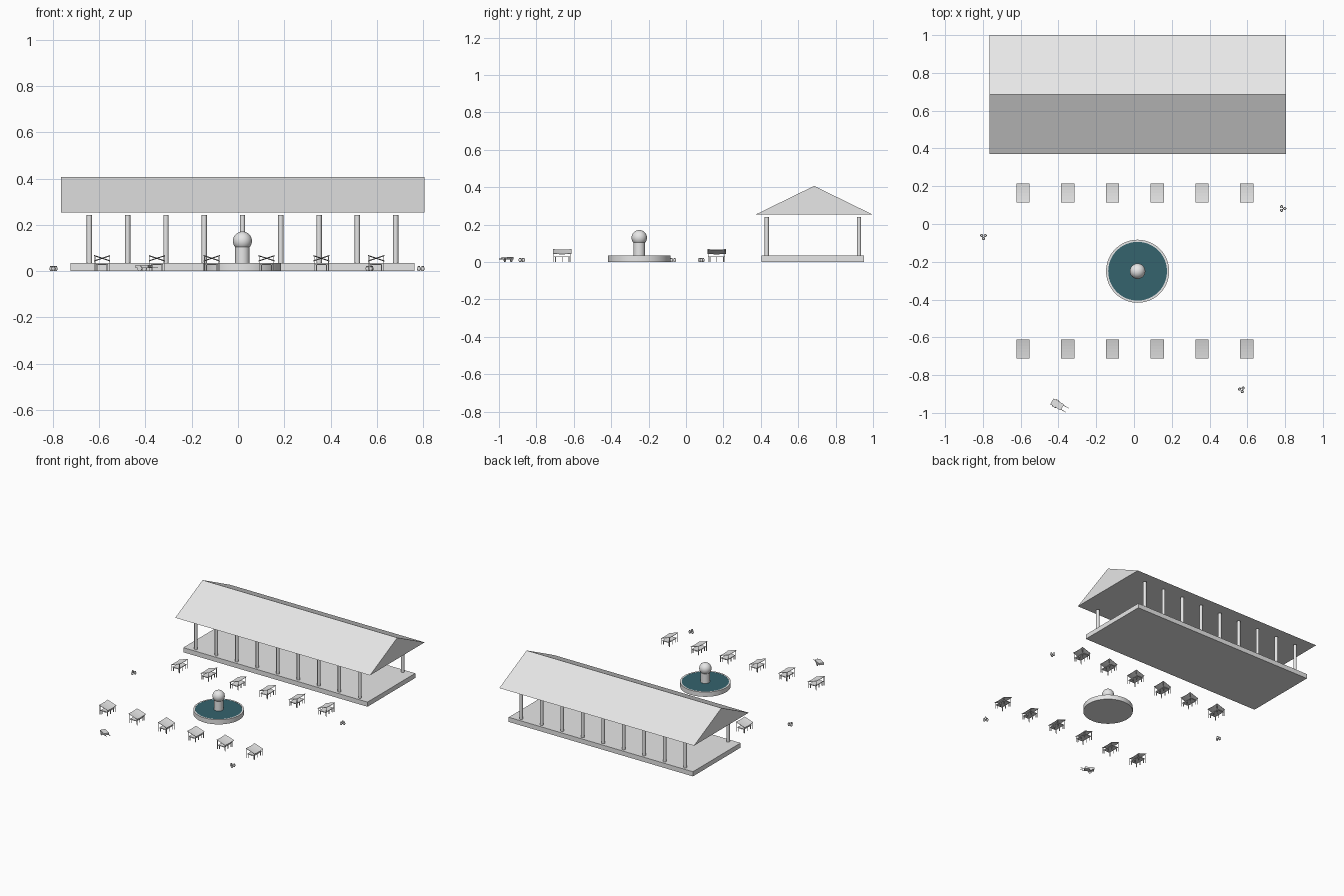
import bpy, bmesh, math
from mathutils import Matrix, Vector

if "Cube" in bpy.data.objects:
    bpy.data.objects.remove(bpy.data.objects["Cube"])


def material(name, rgb):
    m = bpy.data.materials.new(name)
    m.diffuse_color = (*rgb, 1)
    m.use_nodes = True
    m.node_tree.nodes["Principled BSDF"].inputs["Base Color"].default_value = m.diffuse_color
    return m


STONE = material("pale_grey", (0.8, 0.8, 0.8))
WATER = material("teal_water", (0.035, 0.125, 0.155))


def finish(name, bm, mat=STONE, smooth=False, matrix=None):
    if matrix is not None:
        bm.transform(matrix)
    bmesh.ops.recalc_face_normals(bm, faces=bm.faces)
    me = bpy.data.meshes.new(name)
    bm.to_mesh(me)
    bm.free()
    me.materials.append(mat)
    ob = bpy.data.objects.new(name, me)
    bpy.context.collection.objects.link(ob)
    if smooth:
        bpy.ops.object.select_all(action='DESELECT')
        ob.select_set(True)
        bpy.context.view_layer.objects.active = ob
        bpy.ops.object.shade_smooth_by_angle(angle=math.radians(35))
    return ob


def add_box(bm, lo, hi):
    lo, hi = Vector(lo), Vector(hi)
    m = Matrix.Translation((lo + hi) / 2) @ Matrix.Diagonal((*(hi - lo), 1))
    bmesh.ops.create_cube(bm, size=1, matrix=m)


def add_cyl(bm, x, y, z0, z1, r0, r1=None, n=16, rot=None):
    m = Matrix.Translation((x, y, (z0 + z1) / 2))
    if rot is not None:
        m = m @ rot
    bmesh.ops.create_cone(bm, cap_ends=True, segments=n, radius1=r0,
                          radius2=r0 if r1 is None else r1,
                          depth=z1 - z0, matrix=m)


def lathe(bm, profile, x, y, n):
    """Closed turned solid from (radius, height) pairs."""
    rings = [[bm.verts.new((x + r * math.cos(2 * math.pi * i / n),
                            y + r * math.sin(2 * math.pi * i / n), z))
              for i in range(n)] for r, z in profile]
    for a, b in zip(rings, rings[1:]):
        for i in range(n):
            j = (i + 1) % n
            bm.faces.new((a[i], a[j], b[j], b[i]))
    bm.faces.new(rings[0])
    bm.faces.new(rings[-1])


# Long hall: floor slab
bm = bmesh.new()
add_box(bm, (-0.723, 0.403, 0), (0.762, 0.953, 0.034))
finish("hall_floor", bm)

# Two rows of nine columns
bm = bmesh.new()
for y in (0.432, 0.925):
    for i in range(9):
        add_cyl(bm, -0.642 + i * 0.1654, y, 0.034, 0.242, 0.0115, n=12)
finish("hall_columns", bm, smooth=True)

# Gable roof, a solid triangular prism
bm = bmesh.new()
ends = [[bm.verts.new((x, y, z)) for y, z in
         ((0.37, 0.253), (1.0, 0.253), (0.685, 0.407))] for x in (-0.765, 0.805)]
for tri in ends:
    bm.faces.new(tri)
for i in range(3):
    j = (i + 1) % 3
    bm.faces.new((ends[0][i], ends[0][j], ends[1][j], ends[1][i]))
finish("hall_roof", bm)

# Fountain: basin, water, pedestal and ball
FX, FY = 0.019, -0.25
bm = bmesh.new()
lathe(bm, [(0.167, 0), (0.167, 0.034), (0.156, 0.034), (0.156, 0.031)], FX, FY, 48)
finish("fountain_basin", bm, smooth=True)
bm = bmesh.new()
add_cyl(bm, FX, FY, 0.031, 0.0335, 0.1555, n=48)
finish("fountain_water", bm, WATER, smooth=True)
bm = bmesh.new()
add_cyl(bm, FX, FY, 0.032, 0.108, 0.031, n=24)
finish("fountain_pedestal", bm, smooth=True)
bm = bmesh.new()
bmesh.ops.create_uvsphere(bm, u_segments=24, v_segments=16, radius=0.041,
                          matrix=Matrix.Translation((FX, FY, 0.13)))
finish("fountain_ball", bm, smooth=True)


def canopy_z(x, y):
    """Height of the tilted cloth, sagging a little between its ends."""
    return 0.057 - 0.33 * x - 0.003 * (1 - (y / 0.05) ** 2)


def stall(matrix):
    # Corner posts and top rails
    bm = bmesh.new()
    for sx in (-1, 1):
        x = sx * 0.031
        for sy in (-1, 1):
            y = sy * 0.044
            add_box(bm, (x - 0.0015, y - 0.0015, 0),
                    (x + 0.0015, y + 0.0015, canopy_z(x, y)))
    finish("stall_posts", bm, matrix=matrix)
    # Counter with its legs
    bm = bmesh.new()
    add_box(bm, (-0.026, -0.044, 0.026), (0.026, 0.044, 0.031))
    for x in (-0.022, 0.022):
        for y in (-0.036, 0, 0.036):
            add_box(bm, (x - 0.002, y - 0.002, 0), (x + 0.002, y + 0.002, 0.026))
    finish("stall_counter", bm, matrix=matrix)
    # Cloth canopy
    bm = bmesh.new()
    n = 6
    top, low = [], []
    for k in range(n + 1):
        y = -0.05 + 0.1 * k / n
        for rows, dz in ((top, 0.001), (low, -0.001)):
            rows.append([bm.verts.new((x, y, canopy_z(x, y) + dz))
                         for x in (-0.035, 0.035)])
    for k in range(n):
        a, b, c, d = top[k], top[k + 1], low[k], low[k + 1]
        for q in ((a[0], a[1], b[1], b[0]), (c[0], c[1], d[1], d[0]),
                  (a[0], b[0], d[0], c[0]), (a[1], b[1], d[1], c[1])):
            bm.faces.new(q)
    for k in (0, n):
        bm.faces.new((top[k][0], top[k][1], low[k][1], low[k][0]))
    finish("stall_canopy", bm, matrix=matrix)


# Two rows of market stalls, leaning opposite ways
for y, turn in ((-0.662, 0), (0.164, math.pi)):
    for i in range(6):
        stall(Matrix.Translation((-0.587 + i * 0.2368, y, 0))
              @ Matrix.Rotation(turn, 4, 'Z'))

# Clusters of three jars
for cx, cy, ang in ((-0.797, -0.066, 0.5), (0.787, 0.082, 0.0), (0.57, -0.877, 0.8)):
    bm = bmesh.new()
    for k in range(3):
        a = ang + k * 2 * math.pi / 3
        lathe(bm, [(0.005, 0), (0.0085, 0.009), (0.0075, 0.015), (0.0045, 0.018),
                   (0.006, 0.022)],
              cx + 0.011 * math.cos(a), cy + 0.011 * math.sin(a), 10)
    finish("jar_cluster", bm, smooth=True)

# Handcart: tray, wheels and two handles
place = Matrix.Translation((-0.407, -0.955, 0)) @ Matrix.Rotation(math.radians(-30), 4, 'Z')
bm = bmesh.new()
add_box(bm, (-0.032, -0.018, 0.013), (0.032, 0.018, 0.027))
finish("cart_tray", bm, matrix=place)
bm = bmesh.new()
for s in (-1, 1):
    add_box(bm, (0.03, s * 0.013 - 0.0015, 0.015), (0.062, s * 0.013 + 0.0015, 0.018))
finish("cart_handles", bm, matrix=place)
bm = bmesh.new()
for s in (-1, 1):
    add_cyl(bm, -0.008, s * 0.020, 0.009, 0.013, 0.011, n=16,
            rot=Matrix.Rotation(math.pi / 2, 4, 'X'))
finish("cart_wheels", bm, smooth=True, matrix=place)
